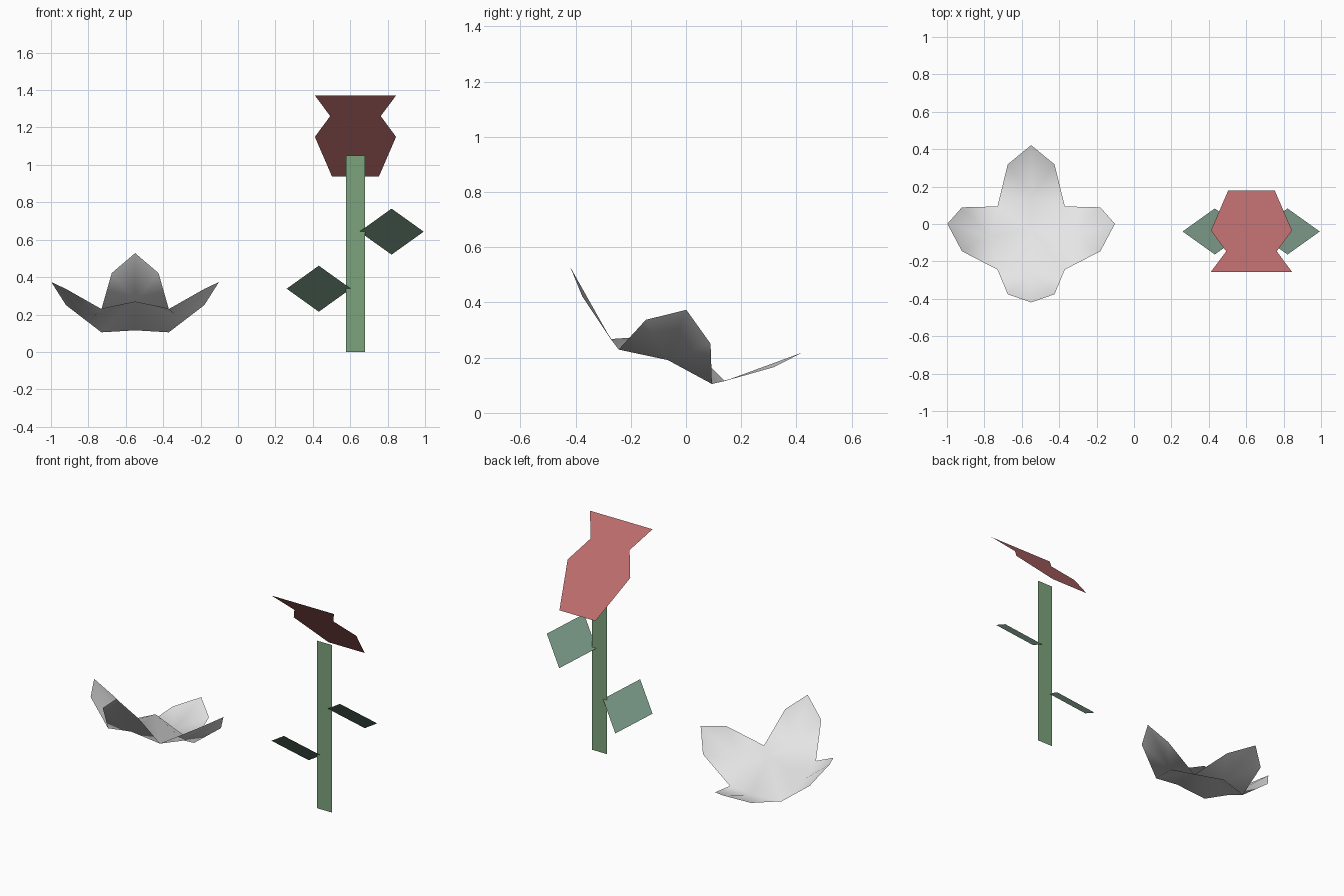
import bpy
from mathutils import Matrix, Vector

if "Cube" in bpy.data.objects:
    bpy.data.objects.remove(bpy.data.objects["Cube"])


def material(name, rgb):
    m = bpy.data.materials.new(name)
    m.diffuse_color = (*rgb, 1.0)
    m.use_nodes = True
    m.node_tree.nodes["Principled BSDF"].inputs["Base Color"].default_value = m.diffuse_color
    return m


WHITE = material("petal white", (0.8, 0.8, 0.8))
ROSE = material("dusty red", (0.5, 0.15, 0.15))
STEM = material("stem green", (0.2, 0.37, 0.2))
LEAF = material("leaf green", (0.165, 0.27, 0.205))


def make_object(name, verts, faces, mat, smooth=False):
    mesh = bpy.data.meshes.new(name)
    mesh.from_pydata(verts, [], faces)
    mesh.materials.append(mat)
    for p in mesh.polygons:
        p.use_smooth = smooth
    mesh.update()
    ob = bpy.data.objects.new(name, mesh)
    bpy.context.collection.objects.link(ob)
    return ob


# Open blossom: domed centre and four petals, tilted up towards the front
verts, faces = [(0, 0, 0.125)], []
for i in range(4):
    spin = Matrix.Rotation(i * 1.5707963, 3, 'Z')
    # petal middle, notch corner, left shoulder, tip, right shoulder
    for p in ((0.22, 0, 0.026), (0.18, 0.18, 0), (0.37, 0.125, 0.135),
              (0.448, 0, 0.22), (0.37, -0.125, 0.135)):
        verts.append(spin @ Vector(p))
    mid, corner, left, tip, right = range(1 + i * 5, 6 + i * 5)
    next_mid = 1 + (i + 1) % 4 * 5
    last_corner = 2 + (i - 1) % 4 * 5
    faces += [(0, mid, corner, next_mid),
              (mid, tip, left, corner),
              (mid, last_corner, right, tip)]
tilt = Matrix.Rotation(-0.353, 3, 'X')
verts = [tilt @ Vector(v) + Vector((-0.55, -0.075, 0.167)) for v in verts]
make_object("open_blossom", verts, faces, WHITE, smooth=True)


# Flat cut-outs leaning 45 degrees: z rises as y comes forward
def leaning(name, x, z, outline, mat, faces):
    pts = [(x + u, -0.04 - v, z + v) for u, v in outline]
    return make_object(name, pts, faces, mat)


# Tulip-shaped flower head: rows of (half width, height)
rows = [(0.125, -0.218), (0.217, -0.005), (0.135, 0.106), (0.217, 0.216)]
outline = [(s * w, h) for w, h in rows for s in (-1, 1)]
leaning("flower_head", 0.628, 1.155, outline, ROSE,
        [(2 * i + 2, 2 * i + 3, 2 * i + 1, 2 * i) for i in range(3)])

# Diamond leaves
diamond = [(-0.172, 0), (0, 0.123), (0.172, 0), (0, -0.123)]
for name, x, z in (("left_leaf", 0.432, 0.338), ("right_leaf", 0.821, 0.643)):
    leaning(name, x, z, diamond, LEAF, [(0, 1, 2, 3)])

# Flat stem
make_object("stem", [(0.577, -0.04, 0), (0.68, -0.04, 0),
                     (0.68, -0.04, 1.05), (0.577, -0.04, 1.05)],
            [(0, 1, 2, 3)], STEM)
